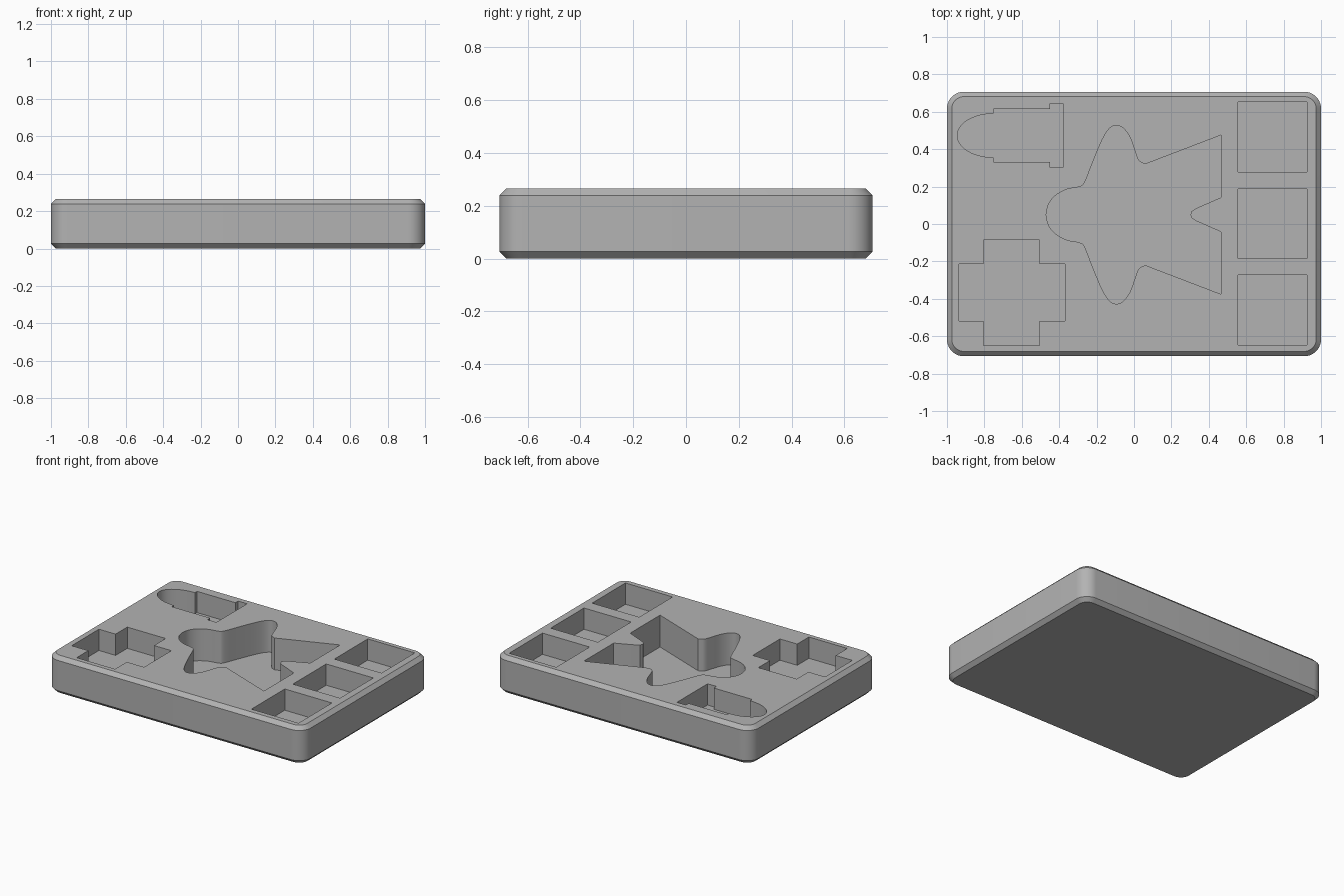
import bpy, bmesh, math

cube = bpy.data.objects.get("Cube")
if cube:
    bpy.data.objects.remove(cube, do_unlink=True)

HX, HY, HEIGHT = 1.0, 0.707, 0.265
CHAMFER, RADIUS = 0.026, 0.09

grey = bpy.data.materials.new("plain grey")
grey.use_nodes = True
colour = (0.45, 0.45, 0.45, 1)
grey.diffuse_color = colour
grey.node_tree.nodes["Principled BSDF"].inputs["Base Color"].default_value = colour


def loft(name, rings):
    """Closed solid through matching rings of 3D points, with flat ends."""
    bm = bmesh.new()
    loops = [[bm.verts.new(p) for p in ring] for ring in rings]
    n = len(loops[0])
    for low, high in zip(loops, loops[1:]):
        for i in range(n):
            j = (i + 1) % n
            bm.faces.new((low[i], low[j], high[j], high[i]))
    bm.faces.new(loops[0][::-1])
    bm.faces.new(loops[-1])
    bmesh.ops.recalc_face_normals(bm, faces=bm.faces)
    mesh = bpy.data.meshes.new(name)
    bm.to_mesh(mesh)
    bm.free()
    mesh.materials.append(grey)
    obj = bpy.data.objects.new(name, mesh)
    bpy.context.collection.objects.link(obj)
    return obj


def rounded_ring(inset, z, steps=10):
    r = RADIUS - inset
    cx, cy = HX - RADIUS, HY - RADIUS
    ring = []
    for corner, (sx, sy) in enumerate(((1, 1), (-1, 1), (-1, -1), (1, -1))):
        for k in range(steps + 1):
            a = (corner + k / steps) * math.pi / 2
            ring.append((sx * cx + r * math.cos(a), sy * cy + r * math.sin(a), z))
    return ring


def mirrored(half, axis_y):
    """Complete an outline from its upper half, as (x, height over the axis)."""
    lower = [(x, -h) for x, h in reversed(half) if h > 0]
    return [(x, axis_y + h) for x, h in half + lower]


def spline(points, steps=5):
    """Smooth path through the points."""
    ext = [points[0]] + points + [points[-1]]
    path = []
    for a, b, c, d in zip(ext, ext[1:], ext[2:], ext[3:]):
        for k in range(steps):
            t = k / steps
            path.append(tuple(
                0.5 * (2 * q + (r - p) * t + (2 * p - 5 * q + 4 * r - s) * t * t
                       + (3 * q - p - 3 * r + s) * t ** 3)
                for p, q, r, s in zip(a, b, c, d)))
    return path + [points[-1]]


def rectangle(x0, x1, y0, y1):
    return [(x0, y0), (x1, y0), (x1, y1), (x0, y1)]


# Tray body with rounded corners and chamfered rims
tray = loft("tray", [rounded_ring(CHAMFER, 0), rounded_ring(0, CHAMFER),
                     rounded_ring(0, HEIGHT - CHAMFER), rounded_ring(CHAMFER, HEIGHT)])

# Winged pocket: round nose, fin and straight tail with a notch
wing = spline([(-.47, 0), (-.457, .055), (-.42, .102), (-.36, .135), (-.295, .148),
               (-.265, .17), (-.225, .27), (-.17, .4), (-.13, .462), (-.092, .477),
               (-.055, .46), (-.02, .41), (.005, .34), (.025, .29), (.06, .27)])
tail = [(.465, .425), (.465, .092), (.33, .033), (.309, .019), (.302, 0)]

# Bullet-shaped pocket: domed nose, body and wider end flange
dome = [(-.75 - .195 * math.cos(a), .117 * math.sin(a))
        for a in (k * math.pi / 24 for k in range(13))]
shell = [(-.75, .141), (-.45, .141), (-.45, .171), (-.38, .171)]

# Cross-shaped pocket
cross = [(-.935, .152), (-.805, .152), (-.805, .282), (-.505, .282),
         (-.505, .152), (-.37, .152)]

pockets = [
    ("winged_pocket", mirrored(wing + tail, .05), 0.225),
    ("bullet_pocket", mirrored(dome + shell, .473), 0.15),
    ("cross_pocket", mirrored(cross, -.367), 0.15),
]
# Row of square pockets
for label, y in (("back", .465), ("middle", .002), ("front", -.46)):
    pockets.append((label + "_square_pocket",
                    rectangle(.557, .925, y - .186, y + .186), 0.15))

# Cut each pocket into the tray
bpy.context.view_layer.objects.active = tray
for name, outline, depth in pockets:
    cutter = loft(name, [[(x, y, z) for x, y in outline]
                         for z in (HEIGHT - depth, HEIGHT + 0.1)])
    cutter.hide_render = True
    cut = tray.modifiers.new(name, 'BOOLEAN')
    cut.operation = 'DIFFERENCE'
    cut.solver = 'EXACT'
    cut.object = cutter
    bpy.ops.object.modifier_apply(modifier=cut.name)
    bpy.data.objects.remove(cutter, do_unlink=True)

bpy.ops.object.select_all(action='DESELECT')
tray.select_set(True)
bpy.ops.object.shade_smooth_by_angle(angle=math.radians(30))
